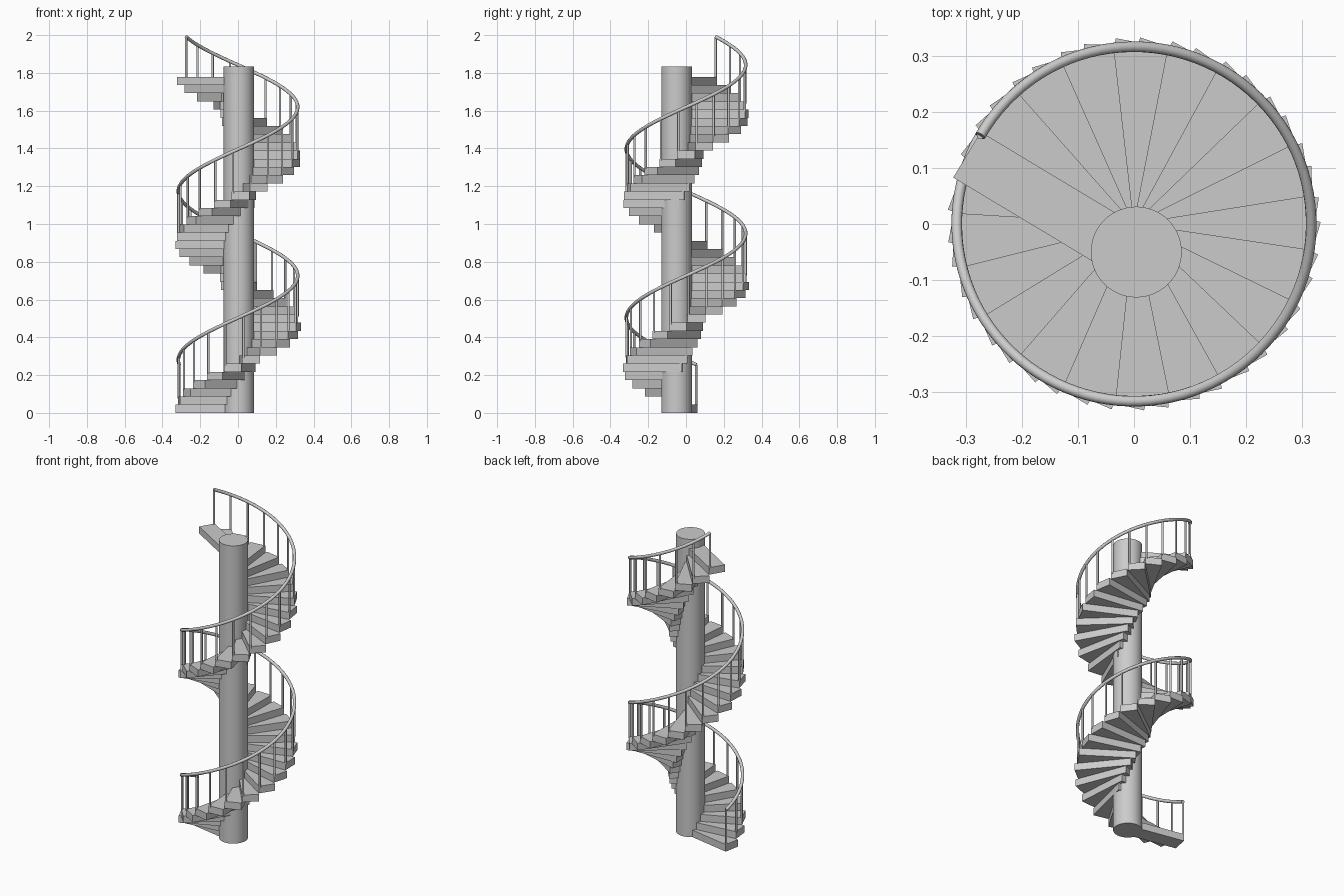
import bpy, math
from mathutils import Matrix, Vector

if "Cube" in bpy.data.objects:
    bpy.data.objects.remove(bpy.data.objects["Cube"])

STEPS = 41
RISE = 1.779 / STEPS
TURN = math.radians(17.5)
START = math.radians(169)
LENGTH, WIDTH = 0.319, 0.095
RAIL_R, RAIL_H, TUBE = 0.316, 0.212, 0.0095


def smooth(obj):
    bpy.ops.object.select_all(action='DESELECT')
    obj.select_set(True)
    bpy.context.view_layer.objects.active = obj
    bpy.ops.object.shade_smooth_by_angle(angle=math.radians(40))


def cylinder(name, r, z0, z1, x, y, sides):
    bpy.ops.mesh.primitive_cylinder_add(vertices=sides, radius=r, depth=z1 - z0,
                                        location=(x, y, (z0 + z1) / 2))
    obj = bpy.context.object
    obj.name = name
    smooth(obj)
    return obj


# Central column, set slightly toward the front
cylinder("column", 0.081, 0, 1.835, 0.004, -0.05, 48)

for k in range(STEPS):
    a = START + k * TURN
    # Rectangular tread with its leading edge on the radial line
    bpy.ops.mesh.primitive_cube_add(size=1)
    step = bpy.context.object
    step.name = f"step_{k + 1}"
    step.data.transform(Matrix.Rotation(a, 4, 'Z')
                        @ Matrix.Translation((LENGTH / 2, WIDTH / 2, (k + 0.5) * RISE))
                        @ Matrix.Diagonal((LENGTH, WIDTH, RISE, 1)))
    # Baluster at the outer end of the tread
    top = (k + 1) * RISE
    b = a + 0.02
    cylinder(f"baluster_{k + 1}", 0.006, top - 0.01, top + RAIL_H,
             RAIL_R * math.cos(b), RAIL_R * math.sin(b), 12)

# Helical handrail
PER = 5
count = (STEPS - 1) * PER + 1
curve = bpy.data.curves.new("handrail", 'CURVE')
curve.dimensions = '3D'
curve.bevel_depth = TUBE
curve.bevel_resolution = 3
curve.use_fill_caps = True
spline = curve.splines.new('POLY')
spline.points.add(count - 1)
for i, p in enumerate(spline.points):
    t = i / PER
    a = START + t * TURN + 0.02
    p.co = (RAIL_R * math.cos(a), RAIL_R * math.sin(a), (t + 1) * RISE + RAIL_H, 1)
rail = bpy.data.objects.new("handrail", curve)
bpy.context.collection.objects.link(rail)
bpy.ops.object.select_all(action='DESELECT')
rail.select_set(True)
bpy.context.view_layer.objects.active = rail
bpy.ops.object.convert(target='MESH')
smooth(bpy.context.object)
